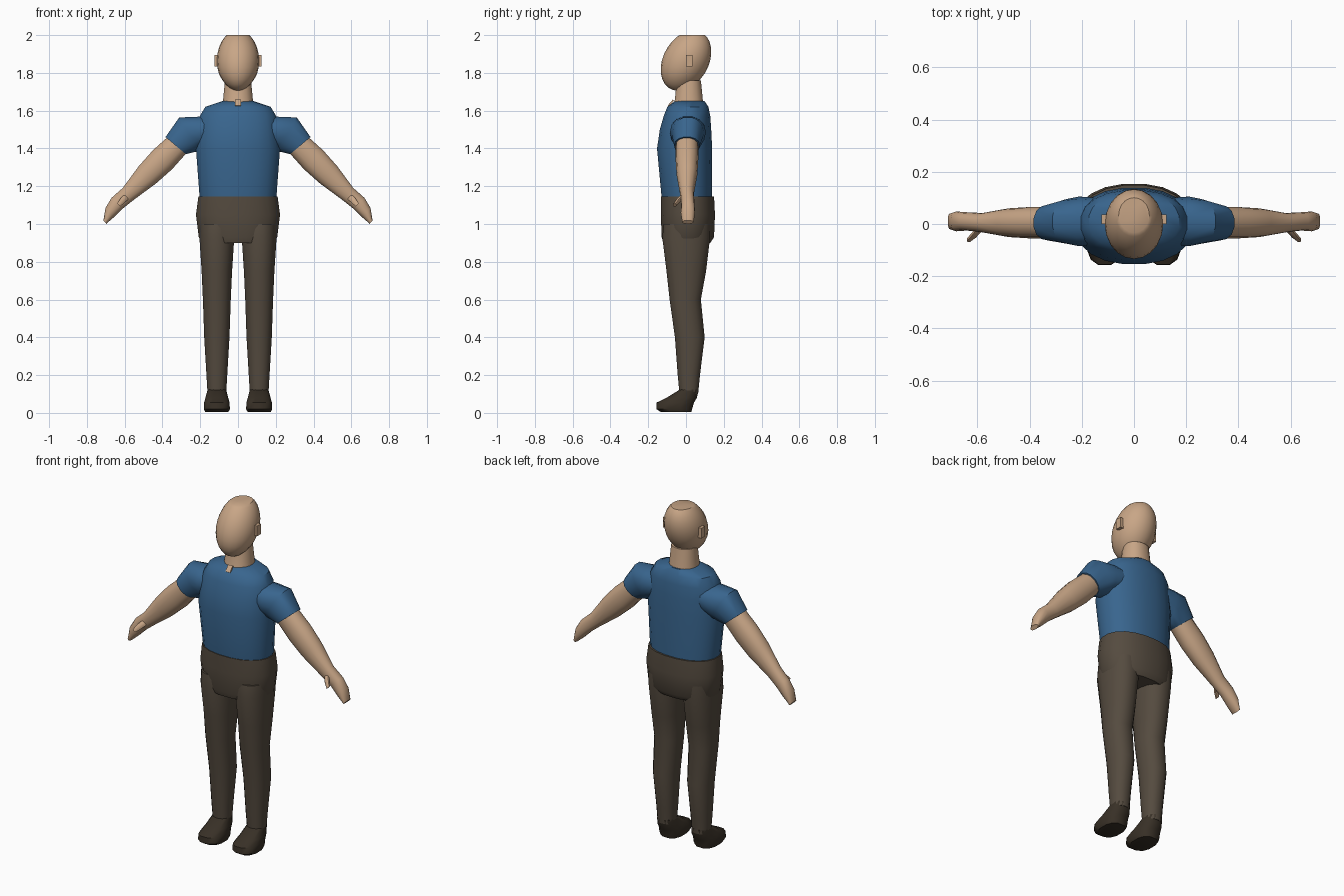
import bpy
import bmesh
from math import cos, sin, pi, radians, copysign
from mathutils import Vector

cube = bpy.data.objects.get("Cube")
if cube:
    bpy.data.objects.remove(cube, do_unlink=True)


def material(name, color):
    mat = bpy.data.materials.new(name)
    mat.use_nodes = True
    mat.diffuse_color = (*color, 1)
    shader = mat.node_tree.nodes["Principled BSDF"]
    shader.inputs["Base Color"].default_value = (*color, 1)
    return mat


skin = material("skin", (.58, .38, .24))
shirt = material("blue shirt", (.04, .13, .27))
trousers = material("brown trousers", (.09, .07, .05))
shoe_leather = material("dark shoe", (.04, .03, .02))


def finish(name, bm, mat):
    """Turn a bmesh into a named object with sharp edges kept."""
    bmesh.ops.recalc_face_normals(bm, faces=bm.faces)
    mesh = bpy.data.meshes.new(name)
    bm.to_mesh(mesh)
    bm.free()
    mesh.materials.append(mat)
    obj = bpy.data.objects.new(name, mesh)
    bpy.context.collection.objects.link(obj)
    bpy.ops.object.select_all(action="DESELECT")
    obj.select_set(True)
    bpy.context.view_layer.objects.active = obj
    bpy.ops.object.shade_smooth_by_angle(angle=radians(40))
    return obj


def loft(name, rings, mat, sides=16, roundness=.9):
    """Skin a list of (centre, first axis, second axis) ovals, capped at both ends."""
    def squared(value):
        return copysign(abs(value) ** roundness, value)

    bm = bmesh.new()
    loops = []
    for centre, first, second in rings:
        angles = [2 * pi * (i + .5) / sides for i in range(sides)]
        loops.append([bm.verts.new(centre + first * squared(cos(a)) + second * squared(sin(a)))
                      for a in angles])
    for low, high in zip(loops, loops[1:]):
        for i in range(sides):
            bm.faces.new((low[i - 1], low[i], high[i], high[i - 1]))
    bm.faces.new(loops[0])
    bm.faces.new(loops[-1])
    return finish(name, bm, mat)


def level(height, half_width, front, back, x=0):
    """A horizontal oval given by its height, half width and front and back limits."""
    return (Vector((x, (front + back) / 2, height)),
            Vector((half_width, 0, 0)), Vector((0, (back - front) / 2, 0)))


def tilted(centre, angle, thickness, depth, side):
    """An oval across the arm, leaning outward by an angle from vertical."""
    x, y, z = centre
    lean = radians(angle)
    return (Vector((side * x, y, z)),
            Vector((side * sin(lean), 0, cos(lean))) * thickness, Vector((0, depth, 0)))


def box(name, location, size, mat):
    bm = bmesh.new()
    bmesh.ops.create_cube(bm, size=1)
    bmesh.ops.scale(bm, vec=size, verts=bm.verts)
    obj = finish(name, bm, mat)
    obj.location = location
    return obj


# Head: an egg leaning back towards the crown, with a flat top
bm = bmesh.new()
bmesh.ops.create_uvsphere(bm, u_segments=20, v_segments=14, radius=1)
for vert in bm.verts:
    x, y, z = vert.co
    jaw = 1 + .2 * min(z + .5, 0)
    vert.co = (.112 * x * jaw, .128 * y + .04 * z, 1.865 + .16 * z)
cut = bmesh.ops.bisect_plane(bm, geom=bm.verts[:] + bm.edges[:] + bm.faces[:],
                             plane_co=(0, 0, 2), plane_no=(0, 0, 1), clear_outer=True)
rim = [item for item in cut["geom_cut"] if isinstance(item, bmesh.types.BMEdge)]
bmesh.ops.edgeloop_fill(bm, edges=rim)
finish("head", bm, skin)

# Nose and neck
loft("nose", [level(1.81, .012, -.132, -.1), level(1.86, .005, -.125, -.1)], skin, 6)
loft("neck", [
    level(1.6, .085, -.08, .1),
    level(1.66, .08, -.06, .09),
    level(1.76, .07, -.05, .08),
], skin)

# Shirt body with rounded shoulders
loft("shirt_body", [
    level(1.135, .205, -.13, .14),
    level(1.4, .225, -.155, .14),
    level(1.5, .215, -.14, .135),
    level(1.57, .205, -.12, .13),
    level(1.62, .175, -.1, .12),
    level(1.65, .085, -.06, .1),
], shirt, 20)

# Collar opening
notch = box("collar_notch", (0, -.08, 1.64), (.03, .009, .04), skin)
notch.rotation_euler.x = radians(-40)

# Trouser seat
loft("trouser_seat", [
    level(.9, .19, -.12, .13),
    level(.93, .21, -.13, .15),
    level(1.05, .225, -.135, .155),
    level(1.145, .212, -.135, .15),
], trousers, 20)

for side, label in ((1, "left"), (-1, "right")):
    box(label + "_ear", (side * .114, .018, 1.865), (.022, .035, .06), skin)

    # Sleeve with a squared shoulder top
    loft(label + "_sleeve", [
        tilted((.13, .01, 1.5), 0, .07, .09, side),
        tilted((.21, .01, 1.485), 5, .085, .095, side),
        tilted((.26, .01, 1.475), 30, .105, .085, side),
        tilted((.33, .005, 1.415), 50, .072, .068, side),
    ], shirt, 14)

    # Forearm and flat hand
    loft(label + "_arm", [
        tilted((.3, .005, 1.44), 45, .065, .06, side),
        tilted((.4, .005, 1.34), 45, .073, .06, side),
        tilted((.48, .005, 1.26), 45, .066, .055, side),
        tilted((.58, .005, 1.16), 45, .044, .037, side),
        tilted((.64, .01, 1.11), 45, .042, .035, side),
        tilted((.68, .01, 1.06), 40, .034, .038, side),
        tilted((.705, .01, 1.01), 40, .012, .03, side),
    ], skin, 14)

    # Thumb
    loft(label + "_thumb", [
        tilted((.59, -.015, 1.145), 45, .018, .016, side),
        tilted((.61, -.04, 1.125), 45, .017, .013, side),
        tilted((.632, -.06, 1.1), 45, .012, .01, side),
    ], skin, 8)

    # Leg with a bulging calf
    middle = side * .112
    loft(label + "_leg", [
        level(.1, .05, -.035, .065, middle),
        level(.2, .056, -.045, .075, middle),
        level(.4, .068, -.06, .1, middle),
        level(.6, .075, -.088, .08, middle),
        level(.75, .082, -.105, .108, middle),
        level(.93, .094, -.128, .13, middle),
        level(1, .094, -.12, .13, middle),
    ], trousers)

    # Shoe, long and low at the toe
    loft(label + "_shoe", [
        level(.004, .062, -.135, .03, middle),
        level(.02, .071, -.16, .035, middle),
        level(.055, .069, -.158, .045, middle),
        level(.08, .062, -.105, .06, middle),
        level(.125, .05, -.032, .067, middle),
    ], shoe_leather, 12, .8)
